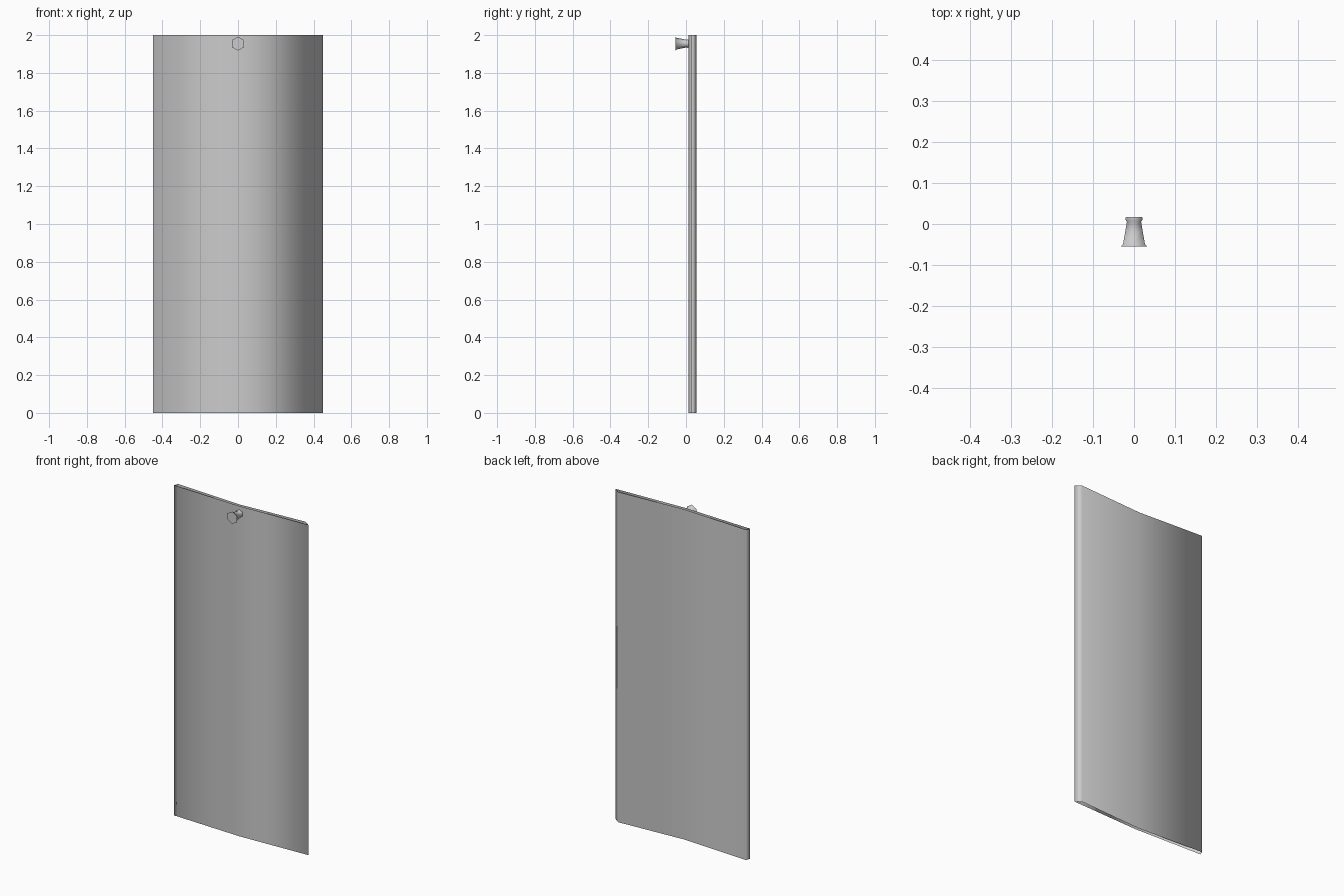
import bpy, bmesh, math

if "Cube" in bpy.data.objects:
    bpy.data.objects.remove(bpy.data.objects["Cube"])


def make_object(name, bm):
    bmesh.ops.recalc_face_normals(bm, faces=bm.faces)
    for f in bm.faces:
        f.smooth = True
    mesh = bpy.data.meshes.new(name)
    bm.to_mesh(mesh)
    bm.free()
    obj = bpy.data.objects.new(name, mesh)
    bpy.context.collection.objects.link(obj)
    return obj


# hanging panel: shallow V outline, open at top and bottom, softly shaded all round
outline = [(-0.45, 0.03), (0, 0.013), (0.45, 0.03),
           (0.415, 0.055), (-0.01, 0.031), (-0.44, 0.055)]
bm = bmesh.new()
low = [bm.verts.new((x, y, 0)) for x, y in outline]
high = [bm.verts.new((x, y, 2)) for x, y in outline]
n = len(outline)
for i in range(n):
    j = (i + 1) % n
    f = bm.faces.new((low[i], low[j], high[j], high[i]))
    f.smooth = True
# outline runs counter-clockwise, so the walls face outwards
make_object("hanging_panel", bm)

# six-sided hanging knob, lathed around the y axis
profile = [(-0.055, 0.037), (-0.05, 0.031), (-0.02, 0.025),
           (0.005, 0.020), (0.011, 0.024), (0.017, 0.023)]
bm = bmesh.new()
rings = []
for y, r in profile:
    rings.append([bm.verts.new((r * math.sin(k * math.pi / 3), y,
                                1.955 + r * math.cos(k * math.pi / 3)))
                  for k in range(6)])
for a, b in zip(rings, rings[1:]):
    for k in range(6):
        m = (k + 1) % 6
        bm.faces.new((a[k], a[m], b[m], b[k]))
bm.faces.new(rings[0])
bm.faces.new(rings[-1])
knob = make_object("hanging_knob", bm)

# keep the flat end caps crisp
bpy.context.view_layer.objects.active = knob
knob.select_set(True)
bpy.ops.object.shade_smooth_by_angle(angle=math.radians(61))
